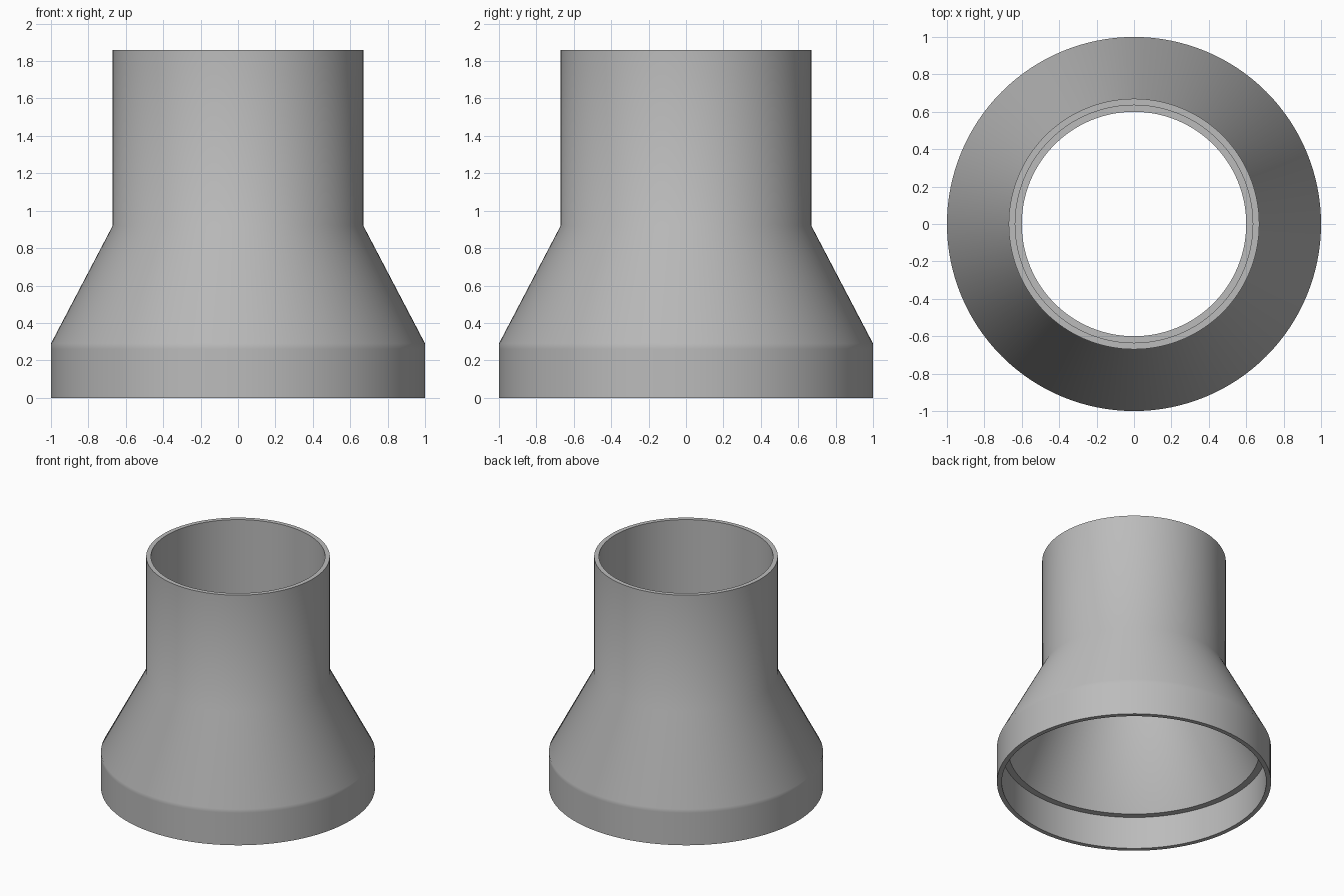
import bpy, bmesh, math

SEGMENTS = 128

cube = bpy.data.objects.get("Cube")
if cube:
    bpy.data.objects.remove(cube, do_unlink=True)


def make_material(name, rgb):
    mat = bpy.data.materials.new(name)
    mat.use_nodes = True
    color = (*rgb, 1.0)
    mat.diffuse_color = color
    mat.node_tree.nodes["Principled BSDF"].inputs["Base Color"].default_value = color
    return mat


def lathe(name, profile, mat):
    """Revolve a closed (radius, height) profile around the z axis."""
    bm = bmesh.new()
    verts = [bm.verts.new((r, 0, z)) for r, z in profile]
    edges = [bm.edges.new((a, b)) for a, b in zip(verts, verts[1:] + verts[:1])]
    bmesh.ops.spin(bm, geom=verts + edges, cent=(0, 0, 0), axis=(0, 0, 1),
                   angle=math.tau, steps=SEGMENTS, use_merge=True)
    bmesh.ops.remove_doubles(bm, verts=bm.verts, dist=1e-4)
    bmesh.ops.recalc_face_normals(bm, faces=bm.faces)
    mesh = bpy.data.meshes.new(name)
    bm.to_mesh(mesh)
    bm.free()
    obj = bpy.data.objects.new(name, mesh)
    bpy.context.collection.objects.link(obj)
    mesh.materials.append(mat)
    bpy.ops.object.select_all(action="DESELECT")
    obj.select_set(True)
    bpy.context.view_layer.objects.active = obj
    bpy.ops.object.shade_smooth_by_angle(angle=math.radians(35))
    return obj


grey = make_material("light grey plastic", (0.5, 0.5, 0.5))

# Outside wall, from the wide collar up the cone to the neck rim
outside = [(1.0, 0), (1.0, 0.26), (1.0, 0.29), (0.67, 0.92), (0.67, 1.86)]
# Inside wall, down the neck socket, past its ledge, through the cone to the collar socket
inside = [(0.635, 1.86), (0.635, 0.95), (0.6, 0.95), (0.6, 0.91),
          (0.915, 0.26), (0.965, 0.26), (0.965, 0)]

lathe("pipe_reducer", outside + inside, grey)
